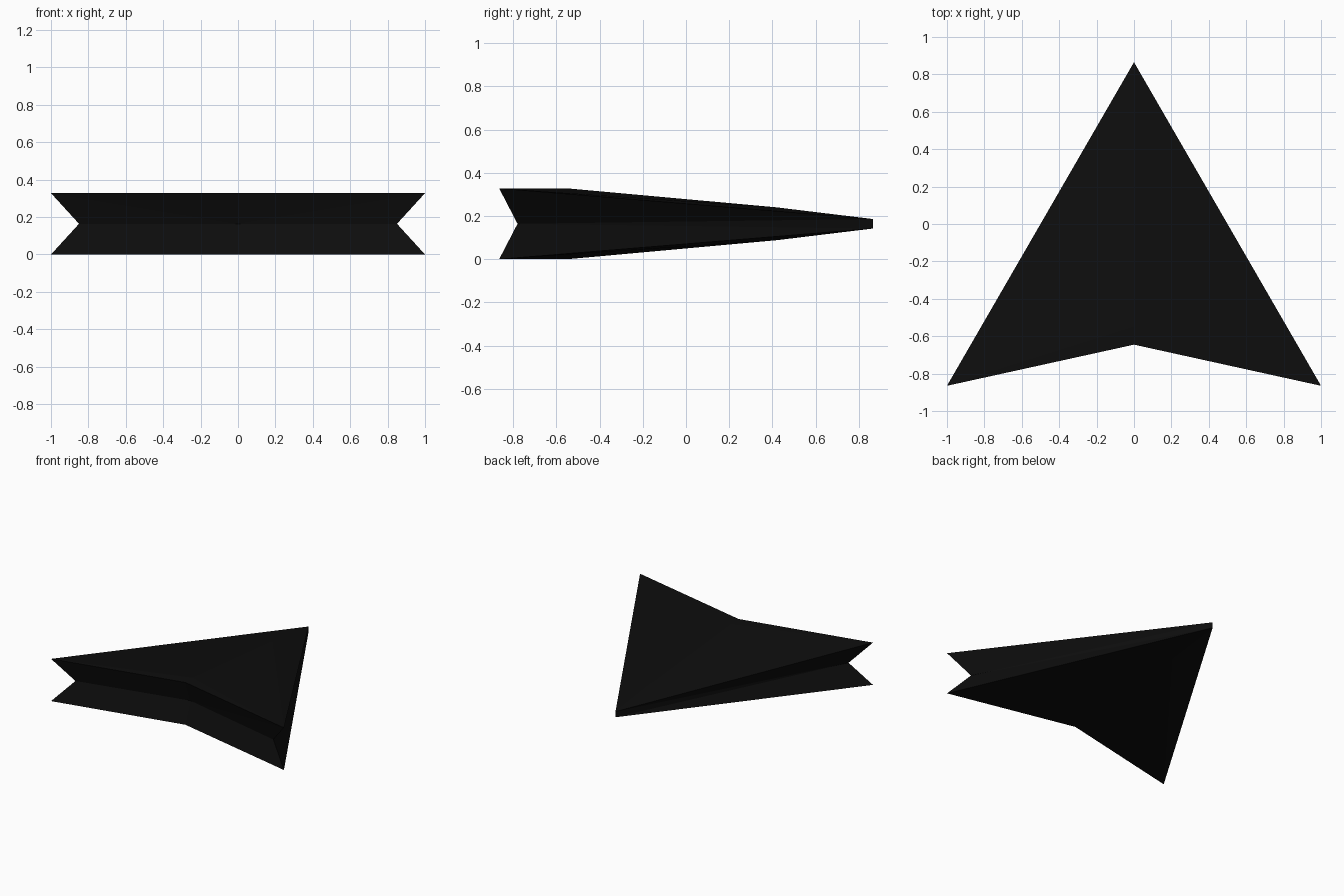
import bpy

if "Cube" in bpy.data.objects:
    bpy.data.objects.remove(bpy.data.objects["Cube"])

MID = 0.164  # half of the total thickness; shape is mirrored about this height

# Quarter of the arrowhead (right side, upper half), heights relative to MID
points = {
    "corner":     (1.0, -0.865, MID),
    "notch":      (0.0, -0.645, MID),
    "ridge_back": (0.0, -0.55, MID),
    "ridge_fore": (0.0, 0.42, 0.076),
    "nose":       (0.0, 0.865, 0.022),
    "corner_mid": (0.85, -0.78, 0.0),
    "notch_mid":  (0.0, -0.585, 0.0),
    "nose_mid":   (0.0, 0.865, 0.0),
}
faces = [
    # gently raised top
    ("corner", "ridge_back", "notch"),
    ("corner", "ridge_fore", "ridge_back"),
    ("corner", "nose", "ridge_fore"),
    # grooved long side
    ("nose", "corner", "corner_mid"),
    ("nose", "corner_mid", "nose_mid"),
    # grooved tail
    ("corner", "notch", "notch_mid"),
    ("corner", "notch_mid", "corner_mid"),
]
names = list(points)
mesh = bpy.data.meshes.new("arrowhead")
mesh.from_pydata(list(points.values()), [], [[names.index(n) for n in f] for f in faces])
body = bpy.data.objects.new("arrowhead", mesh)
bpy.context.collection.objects.link(body)
body.location.z = MID

# Mirror left/right and top/bottom
mirror = body.modifiers.new("mirror", 'MIRROR')
mirror.use_axis = (True, False, True)
mirror.merge_threshold = 0.0005

# Near-black finish
black = bpy.data.materials.new("black")
black.diffuse_color = (0.004, 0.004, 0.004, 1.0)
black.use_nodes = True
black.node_tree.nodes["Principled BSDF"].inputs["Base Color"].default_value = black.diffuse_color
mesh.materials.append(black)
